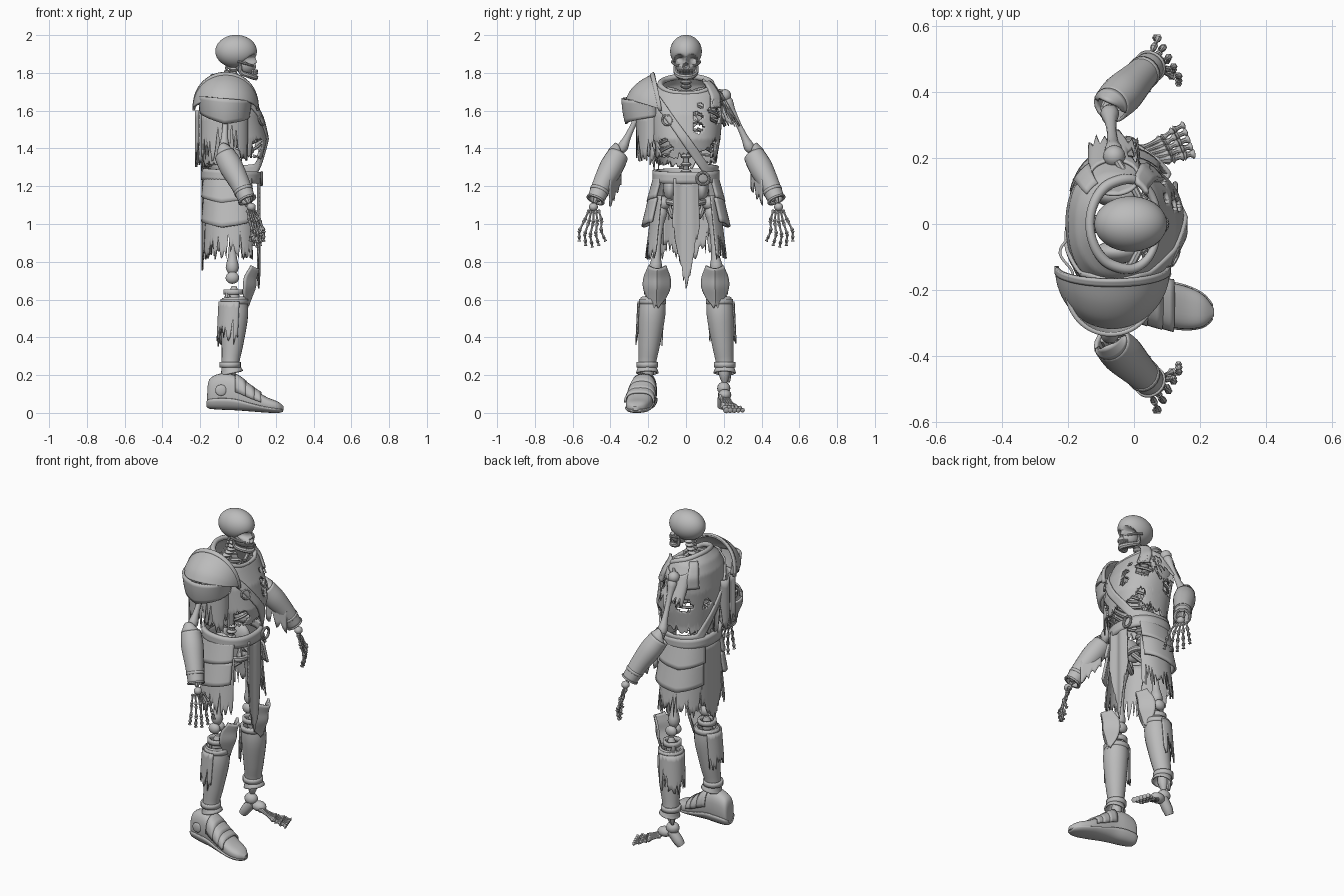
import bpy, bmesh, math, random
from mathutils import Vector as V
from math import sin, cos, pi, radians

random.seed(7)
if "Cube" in bpy.data.objects:
    bpy.data.objects.remove(bpy.data.objects["Cube"])
GREY = bpy.data.materials.new("plain_grey")
GREY.use_nodes = True
GREY.diffuse_color = (0.5, 0.5, 0.5, 1)
GREY.node_tree.nodes["Principled BSDF"].inputs["Base Color"].default_value = (0.5, 0.5, 0.5, 1)
built = []


def spline(pts, t):
    """Smooth curve through pts, t from 0 to 1."""
    n = len(pts) - 1
    i = min(int(t * n), n - 1)
    f = t * n - i
    a, b, c, d = [V(pts[min(max(k, 0), n)]) for k in (i - 1, i, i + 1, i + 2)]
    return b + (c - a) * f / 2 + (a * 2 - b * 5 + c * 4 - d) * f * f / 2 + (b * 3 - a - c * 3 + d) * f ** 3 / 2


def finish(name, bm, thick=0):
    bmesh.ops.remove_doubles(bm, verts=bm.verts, dist=0.0002)
    bmesh.ops.recalc_face_normals(bm, faces=bm.faces)
    me = bpy.data.meshes.new(name)
    bm.to_mesh(me)
    bm.free()
    me.materials.append(GREY)
    ob = bpy.data.objects.new(name, me)
    bpy.context.collection.objects.link(ob)
    if thick:
        m = ob.modifiers.new("thickness", "SOLIDIFY")
        m.thickness, m.offset = thick, 0
    built.append(ob)


def grid(bm, fn, nu, nv, closed=False, hem=0, keep=None):
    """Surface fn(u, v); hem shortens columns at random for a torn edge."""
    cols = []
    for i in range(nu if closed else nu + 1):
        k = 1 - hem * random.random() * (1 if i % 2 else 0.35)
        cols.append([bm.verts.new(fn(i / nu, j / nv * k)) for j in range(nv + 1)])
    for i in range(nu):
        a, b = cols[i], cols[(i + 1) % len(cols)]
        for j in range(nv):
            q = (a[j], b[j], b[j + 1], a[j + 1])
            if not keep or keep(sum((p.co for p in q), V()) / 4):
                bm.faces.new(q)


def tube(bm, pts, radii, seg=8, steps=None, cap=True):
    """Round loft along pts with radii spread evenly over the length."""
    steps = steps or 4 * (len(pts) - 1)
    rad = [(r, 0, 0) for r in (radii if isinstance(radii, (list, tuple)) else (radii, radii))]
    n, prev = None, None
    for k in range(steps + 1):
        t = k / steps
        p = spline(pts, t)
        d = (spline(pts, min(t + .02, 1)) - spline(pts, max(t - .02, 0))).normalized()
        if n is None:
            n = V((1, 0, 0)) if abs(d.x) < .8 else V((0, 0, 1))
        n = (n - d * n.dot(d)).normalized()
        m = d.cross(n)
        r = spline(rad, t).x
        ring = [bm.verts.new(p + r * (n * cos(2 * pi * i / seg) + m * sin(2 * pi * i / seg))) for i in range(seg)]
        if prev:
            for i in range(seg):
                bm.faces.new((prev[i - 1], prev[i], ring[i], ring[i - 1]))
        if cap and k in (0, steps):
            bm.faces.new(ring)
        prev = ring


def bone(bm, a, b, r, seg=8):
    tube(bm, [a, b], [r * f for f in (.7, 1.6, 1.1, .85, .85, 1.1, 1.6, .7)], seg, 14)


def ball(bm, c, r, shape=lambda p: p, n=16):
    grid(bm, lambda u, v: shape(V((c[0] + r[0] * sin(pi * v) * cos(2 * pi * u),
         c[1] + r[1] * sin(pi * v) * sin(2 * pi * u), c[2] + r[2] * cos(pi * v)))), n * 2, n, True)


# Skull with sunken sockets, jaw and teeth
def sockets(p):
    if p.x > .02:
        for y, z, w, deep in ((.032, 1.868, .023, .06), (-.032, 1.868, .023, .06), (0, 1.836, .013, .04)):
            p.x -= deep * math.exp(-(((p.y - y) ** 2 + (p.z - z) ** 2) / w ** 2) ** 2)
    return p


bm = bmesh.new()
ball(bm, (-.01, 0, 1.914), (.11, .084, .087), sockets, 36)
ball(bm, (.042, 0, 1.85), (.06, .058, .06), sockets, 36)
finish("skull", bm)
bm = bmesh.new()
tube(bm, [(.012, -.056, 1.855), (.015, -.054, 1.805), (.06, -.038, 1.785), (.092, 0, 1.776),
          (.06, .038, 1.785), (.015, .054, 1.805), (.012, .056, 1.855)], [.007, .012, .014, .016, .014, .012, .007], 8, 36)
for s in (-1, 1):
    tube(bm, [(.08, s * .038, 1.838), (.055, s * .062, 1.845), (.0, s * .074, 1.86)], .007)
for i in range(-4, 5):
    for z in (1.798, 1.81):
        ball(bm, (.1 - .0014 * i * i, i * .008, z), (.006, .0045, .008), n=4)
finish("jaw_and_teeth", bm)

# Spine, pelvis and breastbone
bm = bmesh.new()
spine = [(-.06, 0, 1.16), (-.04, 0, 1.3), (-.1, 0, 1.5), (-.1, 0, 1.65), (-.04, 0, 1.76), (-.015, 0, 1.85)]
for i in range(24):
    p = spline(spine, i / 23)
    ball(bm, p, (.026, .03, .013), n=6)
    bone(bm, p, p + V((-.05, 0, -.015)), .007, 6)
tube(bm, spine, .016)
finish("spine", bm)
bm = bmesh.new()
for s in (-1, 1):
    ball(bm, (-.05, s * .085, 1.19), (.07, .035, .07))
    tube(bm, [(-.04, s * .11, 1.12), (.04, s * .06, 1.11), (.05, 0, 1.1)], .017)
    tube(bm, [(-.05, s * .1, 1.13), (-.04, s * .07, 1.04), (.04, s * .03, 1.09)], .015)
ball(bm, (-.09, 0, 1.17), (.025, .05, .08))
finish("pelvis", bm)

# Torso cross-sections: height, centre x, half depth, half width
TORSO = [(1.78, -.04, .095, .1), (1.735, -.06, .112, .15), (1.68, -.058, .136, .185), (1.58, -.04, .162, .188),
         (1.45, -.02, .167, .176), (1.36, -.025, .15, .16), (1.26, -.035, .142, .155)]


def torso(a, z, grow=1.0):
    i = next((k for k in range(5) if z >= TORSO[k + 1][0]), 5)
    p, q = TORSO[i], TORSO[i + 1]
    f = min(max((p[0] - z) / (p[0] - q[0]), 0), 1)
    c, rx, ry = [p[k] + (q[k] - p[k]) * f for k in (1, 2, 3)]
    e = lambda w: math.copysign(abs(w) ** .88, w)
    return V((c + rx * grow * e(cos(a)), ry * grow * e(sin(a)), z))


bm = bmesh.new()
for s in (-1, 1):
    for k in range(8):
        z = 1.66 - k * .04
        tube(bm, [torso(s * radians(170 - 19 * j), z - .012 * j + .0022 * j * j, .92) for j in range(9)], .0085, 6, 24)
    tube(bm, [(.03, s * .02, 1.69), (.01, s * .09, 1.715), (-.05, s * .19, 1.7)], .012)
    ball(bm, (-.15, s * .1, 1.6), (.015, .05, .08))
tube(bm, [(.04, 0, 1.68), (.09, 0, 1.6), (.11, 0, 1.46)], [.02, .022, .01])
finish("ribs_and_collar_bones", bm)

# Torn shirt with holes, rolled collar dipping at the front
neck = lambda a: 1.75 - .03 * cos(a) - .03 * max(cos(a), 0) ** 2
HOLES = [((.06, .16, 1.585), .055), ((.1, -.11, 1.41), .05), ((.1, .11, 1.36), .045), ((-.1, .16, 1.5), .05),
         ((-.17, .06, 1.5), .035), ((.02, -.17, 1.42), .035), ((.12, 0, 1.33), .045), ((.115, .06, 1.57), .028),
         ((.13, .065, 1.51), .032), ((.07, .14, 1.42), .03), ((.1, .08, 1.63), .022)]
bm = bmesh.new()
grid(bm, lambda u, v: torso(2 * pi * u, neck(2 * pi * u) - v * (.42 - .07 * cos(2 * pi * u))), 108, 56, True, .13,
     lambda p: all((p - V(c)).length > r * (.92 + .12 * sin(p.z * 130 + p.y * 60)) for c, r in HOLES))
finish("torn_shirt", bm, .012)
bm = bmesh.new()
tube(bm, [torso(pi * i / 12, neck(pi * i / 12) + .002, .99) for i in range(25)], [.011, .016, .014, .016, .011], 10, 72)
finish("collar", bm)


# Diagonal chest strap, short shoulder strap
def strap(u, v):
    a, z = 2 * pi * u, 1.5
    for _ in range(25):
        z = .6 * z + .4 * min(max(1.44 - 1.5 * torso(a, z).y, 1.28), 1.735)
    return torso(a, z + (v - .5) * (.05 + .03 * abs(cos(a))), 1.06)


bm = bmesh.new()
grid(bm, strap, 72, 4, True)
for lo, hi in ((38, 62), (142, 118)):
    grid(bm, lambda u, v: torso(radians(lo + (hi - lo) * v), 1.755 - .14 * u, 1.08), 10, 4)
finish("chest_straps", bm, .014)
bm = bmesh.new()
for a, z, r in ((-27, 1.55, .026), (48, 1.64, .022)):
    tube(bm, [torso(radians(a) + r * 6 * cos(i * pi / 4), z + r * sin(i * pi / 4), 1.09) for i in range(9)], .006, 6)
tube(bm, [(.125, .09 + .032 * cos(i * pi / 6), 1.24 + .032 * sin(i * pi / 6)) for i in range(13)], .008, 8, 36)
finish("buckles", bm)


# Waist belt, hip plates, torn skirt
def hip(a, z, rx, ry):
    e = lambda w: math.copysign(abs(w) ** .85, w)
    return V((-.037 + rx * e(cos(a)), ry * e(sin(a)), z))


bm = bmesh.new()
grid(bm, lambda u, v: hip(2 * pi * u, 1.285 - .062 * v - .01 * cos(2 * pi * u), .148, .166), 48, 3, True)
finish("waist_belt", bm, .022)
for s, side in ((1, "left"), (-1, "right")):
    bm = bmesh.new()
    for top, drop, ry in ((1.25, .12, .166), (1.14, .14, .193)):
        def plate(u, v):
            a = radians(49 + 109 * u)
            point = .03 * (1 - abs(2 * u - 1)) - .012
            return hip(s * a, top - v * (drop + point), .15 + .012 * v, ry + .036 * v)
        grid(bm, plate, 20, 6)
    finish(side + "_hip_plates", bm, .014)
    bm = bmesh.new()
    grid(bm, lambda u, v: hip(s * radians(46 + 108 * u), 1.15 - .34 * v, .14 + .015 * v, .17 + .045 * v), 34, 8, hem=.5)
    finish(side + "_torn_skirt", bm, .008)
bm = bmesh.new()
grid(bm, lambda u, v: V((.11 + .006 * cos(u * 9), (u - .5) * .13 * (1 + .12 * v),
     1.24 - v * (.62 - .7 * abs(u - .5)))), 20, 12, hem=.18)
grid(bm, lambda u, v: V((-.188 + .03 * (2 * u - 1) ** 2, (u - .5) * .24, 1.24 - v * (.52 - .35 * abs(u - .45)))), 28, 12, hem=.3)
finish("front_and_back_cloth", bm, .008)

for s, side in ((1, "left"), (-1, "right")):
    P = lambda x, y, z: V((x, s * y, z))
    # Arm bones
    bm = bmesh.new()
    shoulder, elbow, wrist = P(-.06, .205, 1.68), P(-.075, .35, 1.375), P(.06, .485, 1.11)
    bone(bm, shoulder, elbow, .018, 12)
    ball(bm, shoulder, (.034, .034, .034), n=8)
    bone(bm, elbow + P(.01, .01, 0), wrist, .013)
    bone(bm, elbow - P(.02, 0, -.02), wrist + P(.01, -.02, .01), .013)
    finish(side + "_arm_bones", bm)
    # Hand, thumb first
    bm = bmesh.new()
    ball(bm, wrist + P(.01, .005, -.02), (.024, .024, .022), n=8)
    for i in range(5):
        f = i / 4
        root = wrist + P(.025 - .035 * f, -.022 + .05 * f, -.035)
        mid = wrist + P(.055 - .055 * f, -.038 + .09 * f, -.09 - .015 * sin(pi * f))
        tip = wrist + P(.075 - .07 * f, -.06 + .14 * f, -.175 - .06 * sin(pi * (.15 + .7 * f)))
        bend = (mid + tip) / 2 + P(.012, .014, 0)
        for a, b in ((root, mid), (mid, bend), (bend, bend * .4 + tip * .6), (bend * .4 + tip * .6, tip)):
            bone(bm, a, b, .007, 6)
    finish(side + "_hand", bm)

    # Forearm guard, pointed above the elbow
    bm = bmesh.new()
    guard = [P(-.07, .36, 1.365), P(-.035, .395, 1.3), P(.01, .44, 1.215), P(.05, .48, 1.125)]
    tube(bm, guard, [.052, .058, .048, .04], 20, 12, False)
    along = (guard[0] - guard[1]).normalized()
    out = P(.2, .8, .5).normalized()
    across = along.cross(out)
    grid(bm, lambda u, v: guard[0] + along * .05 * v * sin(pi * u) + out * .054 * sin(pi * u) * (1 - .25 * v)
         + across * .052 * cos(pi * u) * (1 - .3 * v), 16, 4)
    for t, r in ((.78, .047), (.96, .046)):
        tube(bm, [spline(guard, t), spline(guard, t + .04)], [r, r], 20, 2, False)
    finish(side + "_forearm_guard", bm, .01)
    bm = bmesh.new()
    grid(bm, lambda u, v: P(-.05 + .1 * u, .345 + .06 * u, 1.33 - .1 * u - .15 * v), 10, 4, hem=.7)
    finish(side + "_forearm_rags", bm, .006)
    # Leg bones
    bm = bmesh.new()
    bone(bm, P(-.03, .13, 1.1), P(-.03, .165, .73), .022, 12)
    ball(bm, P(-.03, .12, 1.11), (.036, .036, .036), n=8)
    for y in (-.022, .022):
        ball(bm, P(-.03, .165 + y, .715), (.036, .026, .032), n=8)
    bone(bm, P(-.02, .17, .67), P(-.045, .205, .16), .019, 12)
    bone(bm, P(-.055, .2, .65), P(-.065, .225, .16), .011)
    finish(side + "_leg_bones", bm)
    # Knee guard
    bm = bmesh.new()
    knee = [(.045, .108, 0), (.066, .094, 0), (.07, .09, 0), (.048, .072, 0), (.008, .055, 0)]

    def cop(u, v):
        w, x, _ = spline(knee, v)
        k = 2 * u - 1
        return P(x - .06 * abs(k) ** 1.2 * w / .07, .152 + .005 * v + w * k, .765 - .195 * v + .03 * k * k * (.5 - v))
    grid(bm, cop, 14, 14)
    finish(side + "_knee_guard", bm, .012)
    # Shin guard with straps and calf rags
    bm = bmesh.new()
    shin = [P(-.02, .175, .61), P(-.017, .18, .52), P(-.03, .195, .36), P(-.04, .205, .26), P(-.032, .205, .21)]
    tube(bm, shin, [.06, .066, .052, .042, .056], 22, 16, False)
    finish(side + "_shin_guard", bm, .01)
    bm = bmesh.new()
    for z, x, y, r in ((.59, -.02, .177, .066), (.255, -.042, .205, .05), (.64, -.025, .17, .046)):
        tube(bm, [P(x, y, z - .014), P(x, y, z + .014)], [r, r], 22, 2, False)
    finish(side + "_shin_straps", bm, .014)
    bm = bmesh.new()
    grid(bm, lambda u, v: P(-.02 + .08 * cos(radians(70 + 170 * u)) - .012 * v,
         .18 + .074 * sin(radians(70 + 170 * u)) + .012 * v, .59 - .24 * v), 24, 6, hem=.75)
    finish(side + "_calf_rags", bm, .007)

# Bare left foot
bm = bmesh.new()
ball(bm, (-.05, .2, .13), (.04, .035, .035), n=8)
tube(bm, [(-.04, .2, .11), (-.08, .195, .06), (-.1, .19, .03)], [.03, .03, .024], 10)
ball(bm, (.0, .205, .095), (.045, .035, .03), n=8)
for i in range(5):
    f = i / 4
    pts = [V((.015, .185 + .04 * f, .09 - .02 * f)), V((.115 - .03 * f, .198 + .062 * f, .035)),
           V((.15 - .03 * f, .208 + .077 * f, .025)), V((.183 - .03 * f, .214 + .088 * f, .012))]
    for a, b in zip(pts, pts[1:]):
        bone(bm, a, b, .0105 - .0025 * f, 8)
finish("bare_left_foot", bm)

# Right boot: length x, half width, top height, sole height
BOOT = [(-.163, .02, .1, .04), (-.15, .045, .18, .03), (-.08, .058, .21, .025), (-.01, .06, .195, .022),
        (.07, .066, .135, .015), (.15, .066, .085, .008), (.21, .048, .06, .006), (.242, .012, .035, .012)]


def boot(u, v, grow=1.0):
    r = [spline([(q[0], q[k], 0) for q in BOOT], v) for k in (1, 2, 3)]
    x, w, top, sole = r[0].x, r[0].y, r[1].y, r[2].y
    a, h = 2 * pi * u, (top - sole) / 2
    e = lambda q: math.copysign(abs(q) ** .75, q)
    return V((x, -.21 - .17 * (x + .1) + w * grow * e(cos(a)), sole + h + h * grow * e(sin(a))))


bm = bmesh.new()
grid(bm, boot, 28, 36, True)
for v in (0, 1):
    bm.faces.new([bm.verts.new(boot(i / 28, v)) for i in range(28)])
ball(bm, (-.09, -.272, .12), (.03, .008, .03), n=8)
finish("right_boot", bm)
bm = bmesh.new()
for lo, hi in ((.42, .52), (.5, .6), (.58, .66)):
    grid(bm, lambda u, v: boot(.5 * u, lo + (hi - lo) * v, 1.07 + .05 * v), 16, 3)
grid(bm, lambda u, v: boot(.55 + .4 * u, .03 + .93 * v, 1.04), 12, 24)
finish("boot_bands_and_sole", bm, .01)

# Right shoulder armour: ridged dome, neck flange, hanging plate
bm = bmesh.new()
crest = [(.035, .185, 0), (.1, .15, 0), (.15, .105, 0), (.178, .055, 0)]


def dome(u, v):
    c = spline(crest, v)
    k = sin(pi * u)
    return V((-.065 + .168 * cos(pi * u), -.135 - c.x * k, 1.605 + c.y * k ** .85))


grid(bm, dome, 32, 14)
grid(bm, lambda u, v: V((-.065 + .17 * cos(pi * u), -.128 - .04 * sin(pi * u) - .02 * v,
     1.6 + (.2 - .012 * v) * sin(pi * u) ** .85)), 32, 3)
grid(bm, lambda u, v: V((-.07 + (.138 - .012 * v) * cos(pi * u), -.16 - (.175 - .02 * v * v) * sin(pi * u) ** .8,
     1.665 - .012 * cos(pi * u) - v * (.085 + .05 * (1 - abs(2 * u - 1))))), 28, 6)
finish("right_shoulder_plates", bm, .013)
bm = bmesh.new()
grid(bm, lambda u, v: V((-.07 + .12 * cos(radians(165 + 210 * u)), -.18 + .08 * sin(radians(165 + 210 * u)), 1.58 - .25 * v)),
     36, 6, hem=.9)
grid(bm, lambda u, v: V((-.205 + .02 * sin(u * 9), -.19 + .2 * u, 1.6 - .33 * v)), 18, 6, hem=.6)
finish("right_shoulder_rags", bm, .008)

# Torn left sleeve
bm = bmesh.new()
grid(bm, lambda u, v: V((-.06 + .075 * cos(2 * pi * u), .14 + .105 * v + .052 * sin(2 * pi * u) * (1 - .2 * v),
     1.728 - .215 * v - .04 * sin(2 * pi * u) * (1 - v))), 32, 10, True, .6,
     lambda p: (p - V((.015, .2, 1.63))).length > .035)
finish("torn_left_sleeve", bm, .008)

bpy.ops.object.select_all(action="DESELECT")
for ob in built:
    ob.select_set(True)
bpy.context.view_layer.objects.active = built[0]
bpy.ops.object.shade_smooth_by_angle(angle=radians(40))
